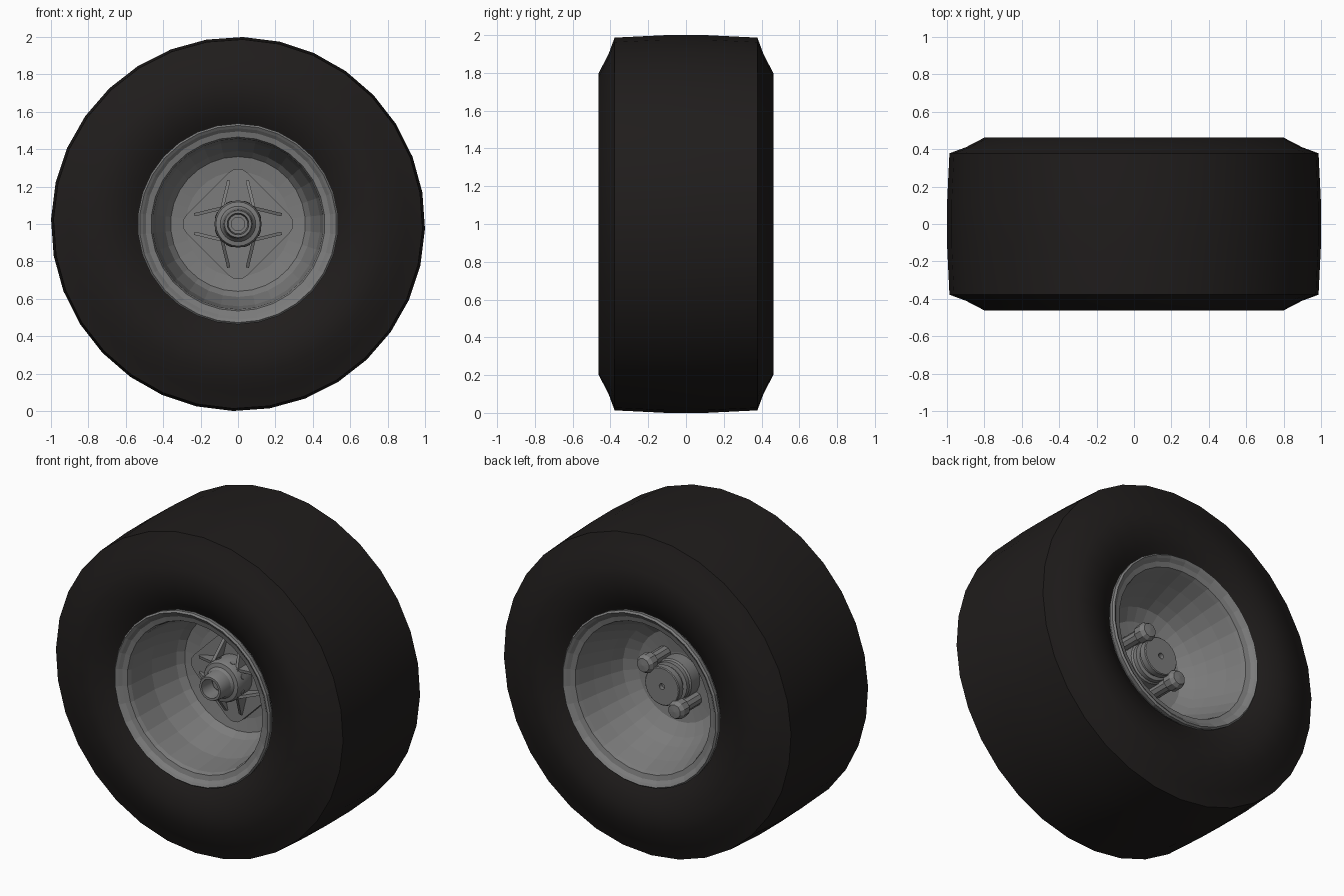
import bpy, bmesh
from math import sin, cos, pi, radians
from mathutils import Vector, Matrix

if "Cube" in bpy.data.objects:
    bpy.data.objects.remove(bpy.data.objects["Cube"])

CENTRE = Vector((0, 0, 1))


def material(name, rgb):
    m = bpy.data.materials.new(name)
    m.diffuse_color = (*rgb, 1)
    m.use_nodes = True
    m.node_tree.nodes["Principled BSDF"].inputs["Base Color"].default_value = m.diffuse_color
    return m


rubber = material("rubber", (0.014, 0.012, 0.0115))
metal = material("metal", (0.2, 0.2, 0.2))


def finish(name, bm, smooth=None, mat=metal):
    bmesh.ops.remove_doubles(bm, verts=bm.verts, dist=1e-5)
    bmesh.ops.recalc_face_normals(bm, faces=bm.faces)
    me = bpy.data.meshes.new(name)
    bm.to_mesh(me)
    bm.free()
    me.materials.append(mat)
    ob = bpy.data.objects.new(name, me)
    ob.location = CENTRE
    bpy.context.collection.objects.link(ob)
    if smooth:
        bpy.ops.object.select_all(action='DESELECT')
        ob.select_set(True)
        bpy.context.view_layer.objects.active = ob
        bpy.ops.object.shade_smooth_by_angle(angle=radians(smooth))
    return ob


def lathe(name, profile, n, smooth=None, mat=metal, offset=(0, 0), start=pi / 2):
    """Spin (radius, y) points round the y axis."""
    bm = bmesh.new()
    rings = [[bm.verts.new((r * cos(start + 2 * pi * i / n) + offset[0], y,
                            r * sin(start + 2 * pi * i / n) + offset[1]))
              for i in range(n)] if r > 0 else [bm.verts.new((offset[0], y, offset[1]))] * n
             for r, y in profile]
    for a, b in zip(rings, rings[1:]):
        for i in range(n):
            j = (i + 1) % n
            bm.faces.new(list(dict.fromkeys((a[i], a[j], b[j], b[i]))))
    return finish(name, bm, smooth, mat)


def prism(bm, outline, vec):
    """Extrude a flat outline along a vector."""
    f = bm.faces.new([bm.verts.new(p) for p in outline])
    ext = bmesh.ops.extrude_face_region(bm, geom=[f], use_keep_orig=True)
    bmesh.ops.translate(bm, vec=vec, verts=[v for v in ext['geom'] if isinstance(v, bmesh.types.BMVert)])


# Tyre: half profile mirrored across y = 0
half = [(1.0, 0.11), (0.987, 0.378), (0.90, 0.41), (0.80, 0.462), (0.69, 0.462),
        (0.60, 0.44), (0.55, 0.41), (0.51, 0.39)]
lathe("tyre", [(r, -y) for r, y in reversed(half)] + half, 32, smooth=40, mat=rubber,
      start=radians(88.5))

# Rim: rolled lips and tapered barrels, bowl-shaped down to the centre disc
lip = [(0.51, 0.39), (0.535, 0.425), (0.537, 0.448), (0.527, 0.458), (0.512, 0.448),
       (0.495, 0.432), (0.465, 0.424), (0.456, 0.40)]
barrel_back = lip + [(0.425, 0.30), (0.383, 0.19), (0.35, 0.12), (0.28, 0.07), (0.14, 0.05), (0, 0.05)]
barrel_front = lip + [(0.44, 0.22), (0.39, 0.05), (0.36, 0.01), (0.28, -0.005), (0, -0.005)]
lathe("rim_back", barrel_back, 30)
lathe("rim_front", [(r, -y) for r, y in barrel_front], 30)

# Diamond mounting plate with rounded corners
bm = bmesh.new()
outline = []
for k in range(4):
    a = k * pi / 2
    for t in (-45, -22, 0, 22, 45):
        outline.append((0.225 * cos(a) + 0.07 * cos(a + radians(t)), 0.01,
                        0.225 * sin(a) + 0.07 * sin(a + radians(t))))
prism(bm, outline, (0, -0.05, 0))
finish("mounting_plate", bm)

# Eight triangular gusset ribs, two on each plate arm
bm = bmesh.new()
for k in range(4):
    rot = Matrix.Rotation(k * pi / 2, 3, 'Y')
    for s in (-1, 1):
        tri = [(s * 0.098, -0.03, 0.07), (s * 0.058, -0.03, 0.235),
               (s * 0.058, -0.05, 0.235), (s * 0.098, -0.145, 0.07)]
        prism(bm, [rot @ Vector(p) for p in tri], rot @ Vector((s * -0.017, 0, -0.004)))
finish("gusset_ribs", bm)

# Front hub: boss and hollow spindle tube
lathe("front_hub", [(0.12, 0.0), (0.126, -0.05), (0.126, -0.155), (0.118, -0.17), (0.095, -0.175),
                    (0.084, -0.19), (0.077, -0.265), (0.072, -0.275), (0.058, -0.275),
                    (0.052, -0.18), (0.038, -0.18), (0.038, -0.195), (0.018, -0.195), (0, -0.195)],
      24, smooth=30)

# Small flush bolt heads around the boss
for k in range(8):
    a = (k + 0.5) * pi / 4
    bpy.ops.mesh.primitive_cylinder_add(vertices=8, radius=0.016, depth=0.014,
                                        location=CENTRE + Vector((0.121 * cos(a), -0.12, 0.121 * sin(a))),
                                        rotation=(0, pi / 2 - a, 0))
    bpy.context.object.name = "boss_bolt"
    bpy.context.object.data.materials.append(metal)

# Rear hub: grooved drum with a small centre hole
lathe("rear_hub", [(0.13, 0.03), (0.13, 0.13), (0.122, 0.14), (0.122, 0.165), (0.10, 0.17), (0.10, 0.19),
                   (0.118, 0.195), (0.118, 0.232), (0.113, 0.237), (0.018, 0.237), (0.018, 0.21), (0, 0.21)],
      24, smooth=30)

# Two domed drive studs set diagonally behind the disc
for s in (-1, 1):
    lathe("drive_stud", [(0.04, 0.04), (0.04, 0.19), (0.056, 0.195), (0.056, 0.245),
                         (0.042, 0.268), (0, 0.272)], 10, offset=(s * 0.108, s * 0.115))
